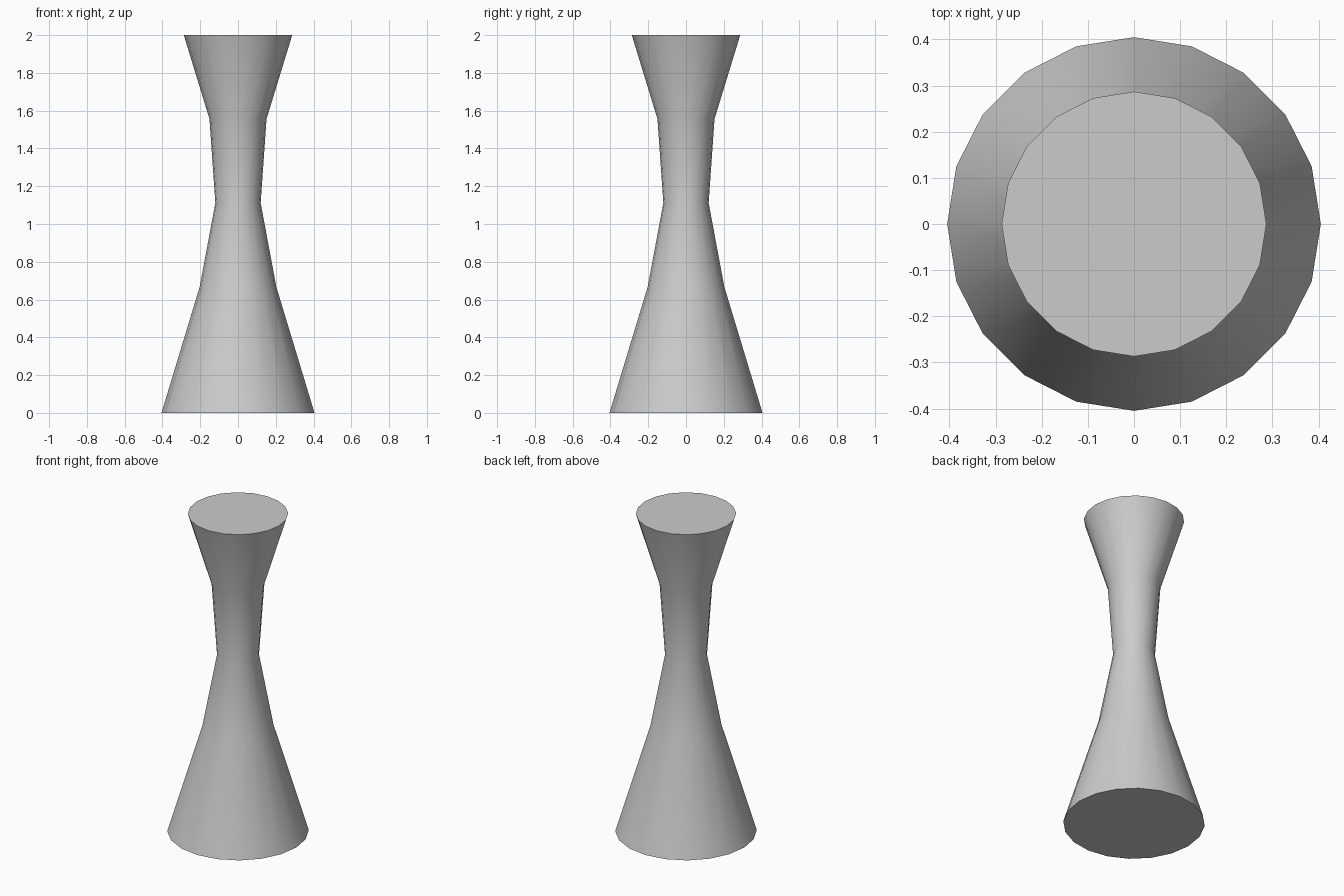
import bpy, bmesh
from math import cos, sin, tau, radians

if "Cube" in bpy.data.objects:
    bpy.data.objects.remove(bpy.data.objects["Cube"])

SIDES = 20
# (height, radius) profile of the waisted body
PROFILE = [(0, 0.405), (0.667, 0.203), (1.111, 0.12), (1.556, 0.151), (2, 0.287)]

# Stack the rings and bridge neighbours
bm = bmesh.new()
rings = [[bm.verts.new((r * cos(tau * i / SIDES), r * sin(tau * i / SIDES), z))
          for i in range(SIDES)] for z, r in PROFILE]
for low, high in zip(rings, rings[1:]):
    for i in range(SIDES):
        j = (i + 1) % SIDES
        bm.faces.new((low[i], low[j], high[j], high[i]))

# Flat end caps
bm.faces.new(rings[0][::-1])
bm.faces.new(rings[-1])

mesh = bpy.data.meshes.new("hourglass_pedestal")
bm.to_mesh(mesh)
bm.free()
body = bpy.data.objects.new("hourglass_pedestal", mesh)
bpy.context.collection.objects.link(body)

# Smooth sides, crisp rims
bpy.context.view_layer.objects.active = body
body.select_set(True)
bpy.ops.object.shade_smooth_by_angle(angle=radians(40))
